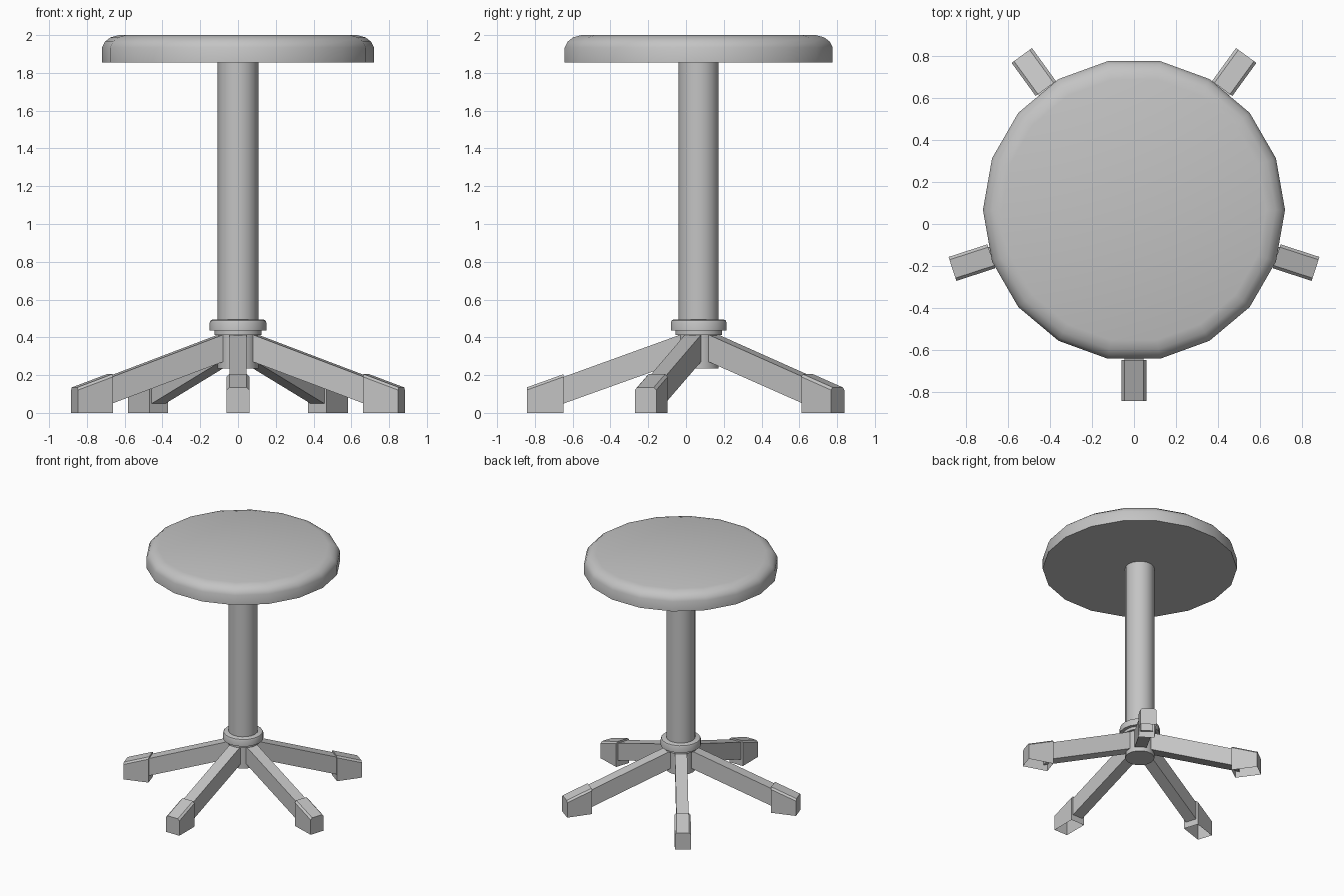
import bpy, bmesh, math
from mathutils import Matrix

cube = bpy.data.objects.get("Cube")
if cube:
    bpy.data.objects.remove(cube, do_unlink=True)

CENTRE_Y = 0.067
SIDES = 18

grey = bpy.data.materials.new("plain grey")
grey.use_nodes = True
grey.diffuse_color = (0.55, 0.55, 0.55, 1)
grey.node_tree.nodes["Principled BSDF"].inputs["Base Color"].default_value = grey.diffuse_color


def finish(name, bm, angle=0.0):
    """Turn the bmesh into a named object standing on the stool's axis."""
    bmesh.ops.remove_doubles(bm, verts=bm.verts, dist=0.0005)
    bmesh.ops.recalc_face_normals(bm, faces=bm.faces)
    bm.transform(Matrix.Translation((0, CENTRE_Y, 0)) @ Matrix.Rotation(angle, 4, 'Z'))
    mesh = bpy.data.meshes.new(name)
    bm.to_mesh(mesh)
    bm.free()
    mesh.materials.append(grey)
    obj = bpy.data.objects.new(name, mesh)
    bpy.context.collection.objects.link(obj)
    bpy.ops.object.select_all(action='DESELECT')
    obj.select_set(True)
    bpy.context.view_layer.objects.active = obj
    bpy.ops.object.shade_smooth_by_angle(angle=math.radians(35))


def turned(name, profile):
    """Stack rings of (radius, height) and cap both ends."""
    bm = bmesh.new()
    rings = []
    for radius, z in profile:
        rings.append([bm.verts.new((radius * math.cos(math.tau * i / SIDES),
                                    radius * math.sin(math.tau * i / SIDES), z))
                      for i in range(SIDES)])
    for low, high in zip(rings, rings[1:]):
        for i in range(SIDES):
            j = (i + 1) % SIDES
            bm.faces.new((low[i], low[j], high[j], high[i]))
    bm.faces.new(rings[0][::-1])
    bm.faces.new(rings[-1])
    finish(name, bm)


def beam(name, angle, half, stations, chamfer=0.0, open_bottom=False):
    """Radial bar through (radius, bottom, top) stations."""
    bm = bmesh.new()
    rings = []
    for r, low, top in stations:
        section = [(-half, low), (half, low)]
        if chamfer:
            section += [(half, top - chamfer), (half - chamfer, top),
                        (chamfer - half, top), (-half, top - chamfer)]
        else:
            section += [(half, top), (-half, top)]
        rings.append([bm.verts.new((r, y, z)) for y, z in section])
    count = len(rings[0])
    for a, b in zip(rings, rings[1:]):
        for i in range(1 if open_bottom else 0, count):
            j = (i + 1) % count
            bm.faces.new((a[i], a[j], b[j], b[i]))
    bm.faces.new(rings[0][::-1])
    bm.faces.new(rings[-1])
    finish(name, bm, angle)


# Seat cushion with a rounded upper rim
turned("seat", [(0.72, 1.855), (0.72, 1.935), (0.705, 1.965),
                (0.675, 1.988), (0.63, 2.0)])

# Central post, collar and hub
turned("column", [(0.108, 0.45), (0.108, 1.857)])
turned("collar", [(0.15, 0.435), (0.15, 0.478), (0.145, 0.49), (0.133, 0.495)])
turned("neck", [(0.125, 0.412), (0.125, 0.437)])
turned("hub", [(0.108, 0.235), (0.108, 0.42)])

# Five sloping legs with open-bottomed foot caps
for n in range(5):
    turn = math.radians(-90 + 72 * n)
    beam(f"leg_{n + 1}", turn, 0.045, [(0.08, 0.277, 0.42), (0.75, 0.037, 0.178)])
    beam(f"foot_{n + 1}", turn, 0.06, [(0.715, 0, 0.205), (0.91, 0, 0.135)],
         chamfer=0.014, open_bottom=True)
